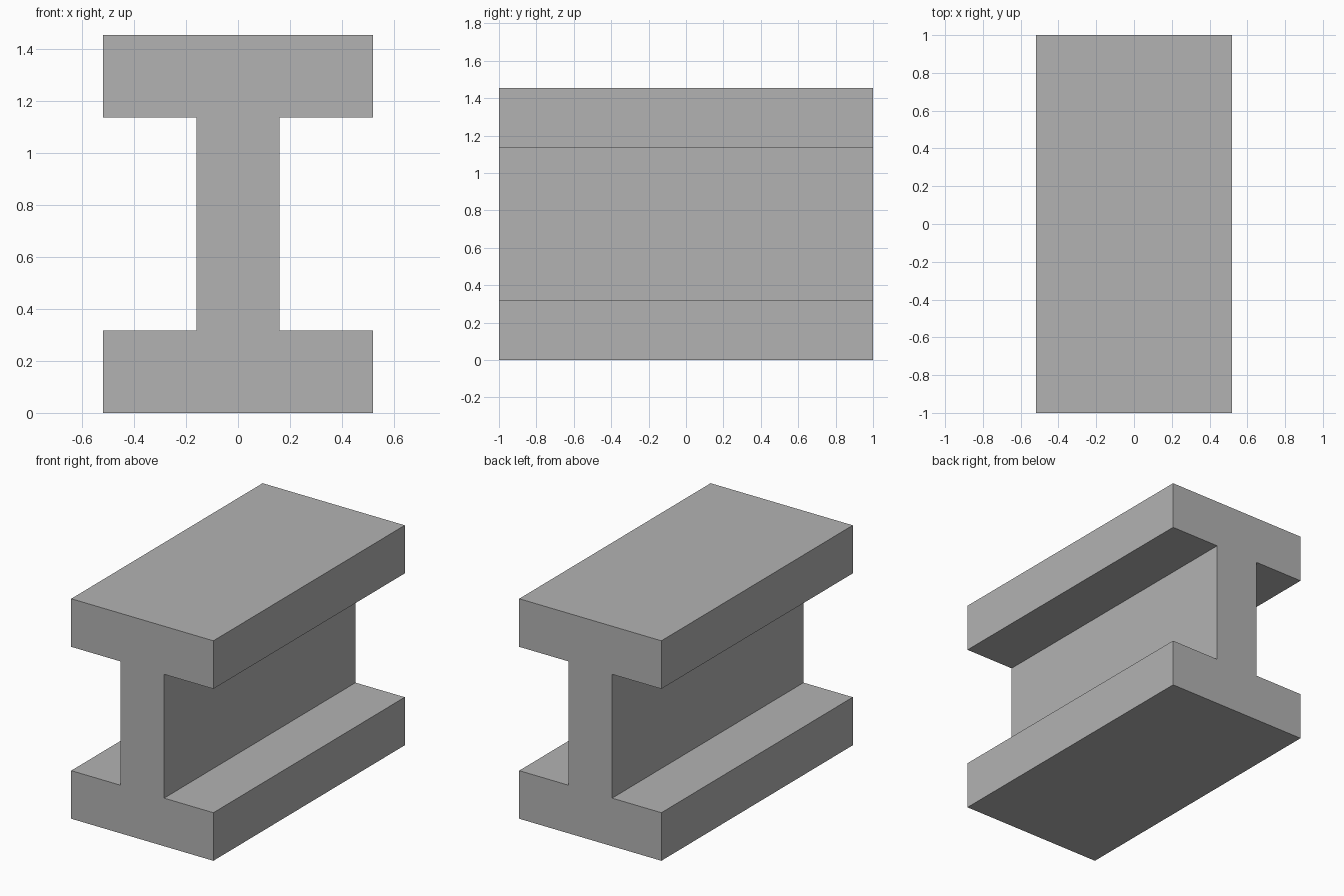
import bpy
import bmesh

cube = bpy.data.objects.get("Cube")
if cube:
    bpy.data.objects.remove(cube, do_unlink=True)

# Overall sizes
HALF_LENGTH = 1.0
FLANGE_HALF_WIDTH = 0.52
WEB_HALF_WIDTH = 0.16
FLANGE_THICKNESS = 0.318
HEIGHT = 1.455

# Plain grey material
GREY = (0.45, 0.45, 0.45, 1.0)
grey = bpy.data.materials.new("grey")
grey.use_nodes = True
grey.diffuse_color = GREY
shader = next(n for n in grey.node_tree.nodes if n.type == "BSDF_PRINCIPLED")
shader.inputs["Base Color"].default_value = GREY

# Right half of the I-shaped profile, mirrored to close the outline
right = [
    (FLANGE_HALF_WIDTH, 0),
    (FLANGE_HALF_WIDTH, FLANGE_THICKNESS),
    (WEB_HALF_WIDTH, FLANGE_THICKNESS),
    (WEB_HALF_WIDTH, HEIGHT - FLANGE_THICKNESS),
    (FLANGE_HALF_WIDTH, HEIGHT - FLANGE_THICKNESS),
    (FLANGE_HALF_WIDTH, HEIGHT),
]
outline = right + [(-x, z) for x, z in reversed(right)]

# Extrude the profile from front to back
bm = bmesh.new()
front = bm.faces.new([bm.verts.new((x, -HALF_LENGTH, z)) for x, z in outline])
extruded = bmesh.ops.extrude_face_region(bm, geom=[front], use_keep_orig=True)
back_verts = [g for g in extruded["geom"] if isinstance(g, bmesh.types.BMVert)]
bmesh.ops.translate(bm, verts=back_verts, vec=(0, 2 * HALF_LENGTH, 0))
bmesh.ops.recalc_face_normals(bm, faces=bm.faces)

mesh = bpy.data.meshes.new("i_beam")
bm.to_mesh(mesh)
bm.free()
mesh.materials.append(grey)
beam = bpy.data.objects.new("i_beam", mesh)
bpy.context.collection.objects.link(beam)
